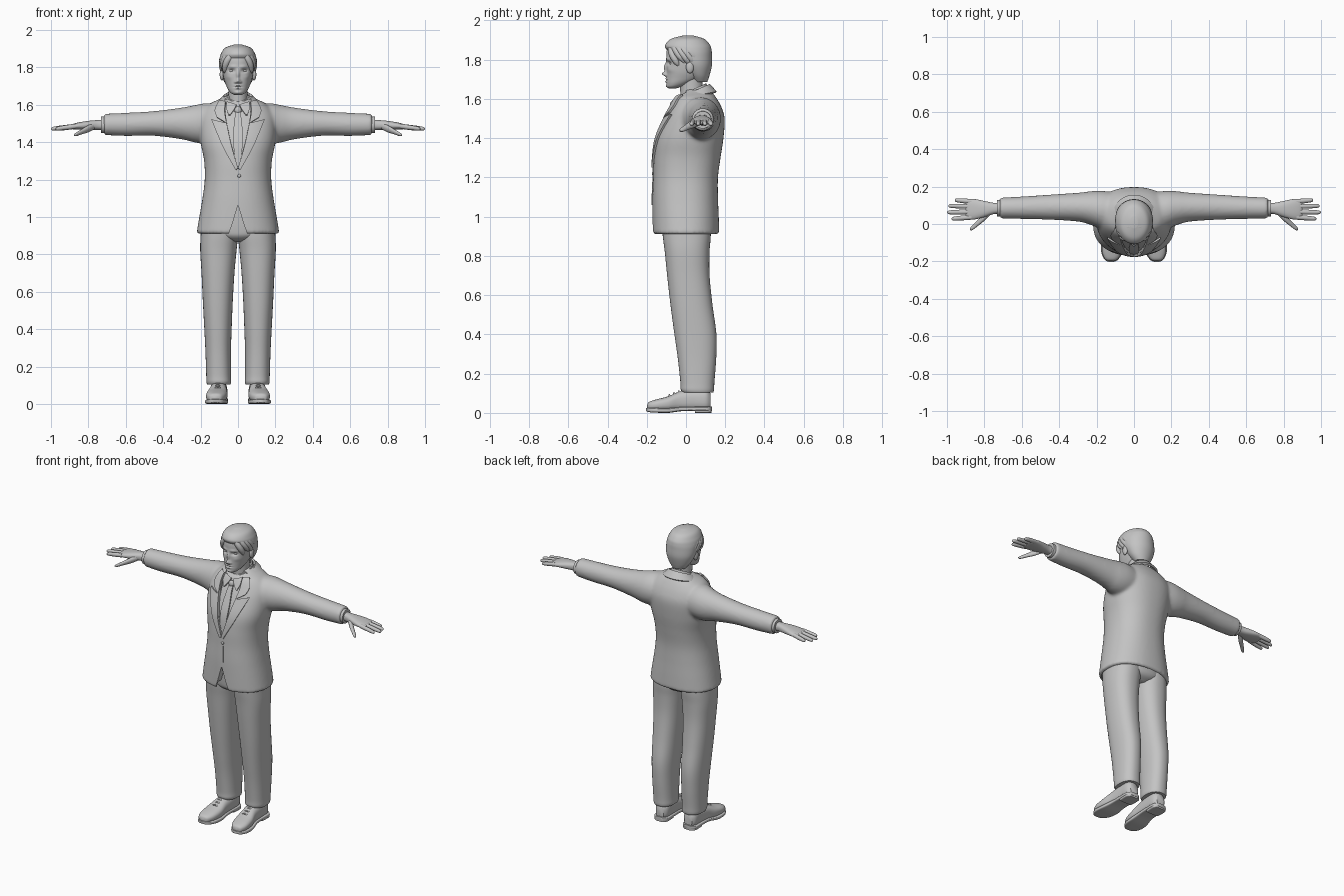
import bpy, bmesh
from math import sin, cos, pi, radians, exp, copysign
from mathutils import Vector

cube = bpy.data.objects.get("Cube")
if cube:
    bpy.data.objects.remove(cube)

mat = bpy.data.materials.new("plain_grey")
mat.use_nodes = True
GREY = (0.55, 0.55, 0.55, 1)
mat.diffuse_color = GREY
mat.node_tree.nodes["Principled BSDF"].inputs["Base Color"].default_value = GREY


# ---------- helpers ----------
def smooth_keys(keys, n=6):
    """Catmull-Rom samples through the key tuples."""
    out = []
    for i in range(len(keys) - 1):
        p = [keys[max(0, min(len(keys) - 1, i + k))] for k in (-1, 0, 1, 2)]
        for j in range(n):
            t = j / n
            out.append(tuple(
                0.5 * (2 * b + (c - a) * t + (2 * a - 5 * b + 4 * c - d) * t * t
                       + (3 * b - a - 3 * c + d) * t ** 3) for a, b, c, d in zip(*p)))
    return out + [tuple(keys[-1])]


def grid_faces(bm, rows, closed):
    rows = [[bm.verts.new(p) for p in r] for r in rows]
    n = len(rows[0])
    for a, b in zip(rows, rows[1:]):
        for i in range(n if closed else n - 1):
            j = (i + 1) % n
            bm.faces.new((a[i], a[j], b[j], b[i]))
    return rows


def loft(bm, axis, keys, power=2.0, segs=40, n=6):
    """Superelliptic sections (position, centre a, centre b, radius a, radius b)."""
    rows = []
    for t, a, b, ra, rb in smooth_keys(keys, n):
        row = []
        for k in range(segs):
            c, s = cos(2 * pi * k / segs), sin(2 * pi * k / segs)
            u = a + ra * copysign(abs(c) ** (2 / power), c)
            v = b + rb * copysign(abs(s) ** (2 / power), s)
            row.append({"x": (t, u, v), "y": (u, t, v), "z": (u, v, t)}[axis])
        rows.append(row)
    rows = grid_faces(bm, rows, True)
    bm.faces.new(rows[0])
    bm.faces.new(rows[-1])


def make(name, bm):
    bmesh.ops.recalc_face_normals(bm, faces=bm.faces[:])
    me = bpy.data.meshes.new(name)
    bm.to_mesh(me)
    bm.free()
    ob = bpy.data.objects.new(name, me)
    bpy.context.collection.objects.link(ob)
    return ob


def finish(ob, mirror=False, angle=50):
    if mirror:
        ob.modifiers.new("mirror", "MIRROR").use_mirror_merge = False
    dg = bpy.context.evaluated_depsgraph_get()
    me = bpy.data.meshes.new_from_object(ob.evaluated_get(dg))
    ob.modifiers.clear()
    ob.data = me
    me.materials.clear()
    me.materials.append(mat)
    me.shade_smooth()
    me.set_sharp_from_angle(angle=radians(angle))
    return ob


def solid(name, axis, keys, mirror=False, **kw):
    bm = bmesh.new()
    loft(bm, axis, keys, **kw)
    return finish(make(name, bm), mirror)


def sheet(name, rows, thick, mirror=False):
    bm = bmesh.new()
    grid_faces(bm, rows, False)
    ob = make(name, bm)
    m = ob.modifiers.new("thickness", "SOLIDIFY")
    m.thickness, m.offset = thick, 0
    return finish(ob, mirror)


def ball(name, centre, size, mirror=False):
    bm = bmesh.new()
    bmesh.ops.create_uvsphere(bm, u_segments=20, v_segments=12, radius=1)
    for v in bm.verts:
        v.co = Vector(centre) + Vector([a * b for a, b in zip(v.co, size)])
    return finish(make(name, bm), mirror)


# ---------- jacket ----------
TORSO = [(.91, 0, 0, .222, .17), (1.0, 0, -.002, .207, .169), (1.1, 0, -.004, .19, .167),
         (1.2, 0, -.002, .178, .165), (1.3, 0, .006, .181, .17), (1.4, 0, .02, .2, .171),
         (1.5, 0, .043, .205, .154), (1.56, 0, .05, .19, .13), (1.605, 0, .05, .15, .105),
         (1.63, 0, .055, .1, .08), (1.65, 0, .055, .06, .055)]
P = 2.3
SAMPLES = smooth_keys(TORSO, 8)


def front_y(x, z):
    for a, b in zip(SAMPLES, SAMPLES[1:]):
        if z <= b[0]:
            break
    t = max(0, min(1, (z - a[0]) / (b[0] - a[0])))
    _, _, cy, rx, ry = [p + (q - p) * t for p, q in zip(a, b)]
    return cy - ry * max(0, 1 - min(1, abs(x / rx)) ** P) ** (1 / P)


def strip(name, inner, outer, lift, thick, mirror=True):
    """Ribbon between two (x, z) edges, laid on the chest."""
    rows = []
    for (xa, za), (xb, zb) in zip(smooth_keys(inner, 8), smooth_keys(outer, 8)):
        pts = [(xa + (xb - xa) * k / 8, za + (zb - za) * k / 8) for k in range(9)]
        rows.append([(x, front_y(x, z) - lift, z) for x, z in pts])
    return sheet(name, rows, thick, mirror)


def prism(name, outline):
    bm = bmesh.new()
    face = bm.faces.new([bm.verts.new((x, -.4, z)) for x, z in outline])
    ext = bmesh.ops.extrude_face_region(bm, geom=[face])["geom"]
    bmesh.ops.translate(bm, vec=(0, .4, 0), verts=[g for g in ext if isinstance(g, bmesh.types.BMVert)])
    return make(name, bm)


bm = bmesh.new()
loft(bm, "z", TORSO, power=P, segs=64)
for s in (1, -1):
    loft(bm, "x", [(s * .06, .065, 1.5, .1, .1), (s * .17, .075, 1.5, .102, .108),
                   (s * .23, .085, 1.498, .09, .1), (s * .3, .09, 1.5, .077, .085),
                   (s * .45, .09, 1.5, .067, .066), (s * .6, .087, 1.495, .06, .062),
                   (s * .717, .085, 1.495, .056, .057)])
jacket = make("jacket", bm)
rm = jacket.modifiers.new("blend", "REMESH")
rm.mode, rm.voxel_size = "VOXEL", .009
sm = jacket.modifiers.new("soften", "SMOOTH")
sm.factor, sm.iterations = .5, 8

bm = bmesh.new()
loft(bm, "z", [(.86, 0, 0, .208, .156), (.95, 0, 0, .2, .155)], power=P, segs=64)
cutters = [prism("neck_cutter", [(0, 1.262), (.06, 1.48), (.075, 1.72), (-.075, 1.72), (-.06, 1.48)]),
           prism("vent_cutter", [(0, 1.065), (-.028, .97), (-.06, .88), (.06, .88), (.028, .97)]),
           make("hem_cutter", bm)]
for c in cutters:
    c.hide_render = True
    b = jacket.modifiers.new("cut", "BOOLEAN")
    b.operation, b.object = "DIFFERENCE", c
finish(jacket)
for c in cutters:
    bpy.data.objects.remove(c)

strip("lapels", [(0, 1.262), (.034, 1.38), (.06, 1.5)], [(.012, 1.25), (.082, 1.38), (.14, 1.52)], .003, .014)
strip("collar_fronts", [(.06, 1.5), (.07, 1.56), (.066, 1.615)],
      [(.112, 1.532), (.122, 1.57), (.1, 1.618)], .004, .014)
strip("front_edge", [(0, 1.255), (0, 1.15), (0, 1.06)], [(.012, 1.255), (.012, 1.15), (.012, 1.06)], .001, .006, False)
ball("jacket_button", (.006, front_y(0, 1.22) - .003, 1.22), (.009, .005, .009))


# ---------- shirt and tie ----------
def band(name, top, bottom, start, thick):
    """Sloping collar ring; each edge is (radius x, radius y, centre y, z, slope)."""
    rows = []
    for k in range(49):
        a = start + (2 * pi - 2 * start) * k / 48
        edge = [Vector((rx * sin(a), cy - ry * cos(a), z - dz * cos(a))) for rx, ry, cy, z, dz in (top, bottom)]
        rows.append([edge[0].lerp(edge[1], t / 4) for t in range(5)])
    return sheet(name, rows, thick)


solid("shirt", "z", [(z, x, y, rx - .013, ry - .013) for z, x, y, rx, ry in TORSO[2:]], power=P, segs=64)
band("jacket_collar", (.074, .072, .045, 1.637, .035), (.108, .1, .052, 1.612, .022), .8, .012)
band("shirt_collar", (.06, .064, .036, 1.648, .03), (.072, .078, .036, 1.61, .03), .12, .008)
strip("shirt_collar_points", [(.008, 1.6), (.02, 1.575), (.042, 1.545)],
      [(.06, 1.615), (.062, 1.58), (.05, 1.545)], -.003, .009)
strip("tie", [(-.013, 1.575), (-.016, 1.54), (-.026, 1.42), (-.012, 1.27)],
      [(.013, 1.575), (.016, 1.54), (.026, 1.42), (.012, 1.27)], -.009, .012, False)
ball("tie_knot", (0, front_y(0, 1.57) + .008, 1.57), (.019, .014, .022))
solid("shirt_cuffs", "x", [(.69, .085, 1.494, .046, .046), (.732, .085, 1.493, .044, .044)], True)

# ---------- hands ----------
solid("palms", "x", [(.71, .085, 1.492, .03, .028), (.75, .083, 1.492, .03, .026), (.8, .08, 1.49, .043, .024),
                     (.85, .079, 1.487, .054, .019), (.885, .079, 1.483, .053, .014), (.9, .079, 1.481, .046, .008)],
      True, power=2.4)
for name, y, spread, tip in (("index", .036, -.008, .975), ("middle", .065, -.003, 1.0),
                             ("ring", .094, .003, .993), ("little", .12, .008, .958)):
    keys = [(.87 + (tip - .87) * t, y + spread * t, 1.485 - .014 * t, r, r)
            for t, r in ((0, .013), (.4, .013), (.75, .0115), (.94, .009), (1, .002))]
    solid(name + "_fingers", "x", keys, True, segs=16, n=4)
solid("thumbs", "x", [(.765, .066, 1.487, .014, .016), (.8, .036, 1.472, .019, .019), (.835, .005, 1.456, .016, .014),
                      (.865, -.02, 1.442, .013, .01), (.878, -.028, 1.438, .003, .003)], True, segs=20)

# ---------- trousers ----------
solid("trouser_legs", "z", [(.105, .103, .06, .062, .079), (.12, .103, .058, .066, .085),
                            (.16, .104, .058, .066, .087), (.28, .106, .056, .068, .098),
                            (.4, .107, .048, .073, .107), (.55, .108, .028, .08, .107),
                            (.7, .107, .012, .088, .108), (.82, .105, .006, .097, .114),
                            (.9, .1, .004, .1, .122), (1.0, .098, 0, .096, .125)], True, power=2.3, segs=48)
solid("trouser_seat", "z", [(.865, 0, .01, .05, .07), (.89, 0, .005, .13, .115), (.94, 0, .003, .18, .128),
                            (1.1, 0, 0, .165, .132)], power=2.3, segs=48)

# ---------- shoes ----------
solid("shoes", "y", [(-.198, .122, .03, .01, .01), (-.188, .121, .035, .034, .021), (-.15, .118, .04, .052, .029),
                     (-.09, .112, .047, .056, .038), (-.03, .106, .06, .048, .05), (.04, .103, .066, .046, .056),
                     (.1, .103, .066, .044, .056), (.125, .103, .06, .028, .04)], True, power=2.5)
solid("soles", "y", [(-.203, .122, .017, .012, .008), (-.19, .121, .015, .036, .011), (-.15, .118, .013, .057, .012),
                     (-.09, .113, .012, .06, .012), (-.02, .106, .02, .05, .011), (.05, .104, .021, .05, .011),
                     (.11, .104, .021, .049, .011), (.132, .104, .021, .026, .011)], True, power=5)
solid("heels", "y", [(.045, .104, .012, .046, .012), (.11, .104, .012, .047, .012), (.13, .104, .012, .028, .012)],
      True, power=5)
for i in range(3):
    y, z = -.085 + .024 * i, .088 + .009 * i
    solid("shoelaces_%d" % (i + 1), "x", [(.082, y + .006, z - .008, .004, .004), (.108, y, z + .003, .005, .005),
                                          (.134, y + .006, z - .008, .004, .004)], True, segs=10)

# ---------- head ----------
solid("neck", "z", [(1.54, 0, .045, .062, .066), (1.62, 0, .03, .052, .058), (1.73, 0, .025, .052, .06)])
bm = bmesh.new()
loft(bm, "z", [(1.653, 0, -.068, .02, .018), (1.663, 0, -.056, .038, .04), (1.68, 0, -.036, .052, .063),
               (1.705, 0, -.012, .064, .087), (1.74, 0, .004, .076, .103), (1.785, 0, .01, .083, .109),
               (1.84, 0, .011, .084, .11), (1.88, 0, .01, .073, .097), (1.905, 0, .01, .045, .06),
               (1.912, 0, .01, .012, .015)], power=2.15, segs=144, n=10)
# facial relief: (x, z, spread x, spread z, shift along y)
RELIEF = [(0, 1.727, .011, .011, -.022), (0, 1.76, .008, .024, -.014), (.013, 1.721, .007, .006, -.009),
          (.034, 1.782, .016, .009, .014), (.03, 1.803, .022, .007, -.005), (0, 1.703, .017, .004, -.007),
          (0, 1.688, .015, .005, -.007), (0, 1.696, .02, .002, .004), (0, 1.664, .017, .009, -.006),
          (.05, 1.748, .017, .014, -.004)]
for v in bm.verts:
    if v.co.y < 0:
        x, z = abs(v.co.x), v.co.z
        v.co.y += sum(d * exp(-((x - a) / sa) ** 2 - ((z - b) / sb) ** 2) for a, b, sa, sb, d in RELIEF)
finish(make("head", bm), angle=80)
ball("eyes", (.034, -.071, 1.782), (.014, .012, .01), True)
ball("ears", (.086, .02, 1.762), (.012, .02, .032), True)

# ---------- hair ----------
solid("hair_cap", "z", [(1.685, 0, .072, .045, .036), (1.72, 0, .064, .072, .056), (1.77, 0, .05, .093, .082),
                        (1.82, 0, .032, .099, .1), (1.85, 0, .016, .098, .114), (1.875, 0, .008, .09, .114),
                        (1.905, 0, .008, .068, .086), (1.922, 0, .01, .02, .03)], segs=64)
LOCKS = [(46, 66, -38), (56, 82, -22), (66, 104, -38), (74, 124, -48), (80, 144, -54), (85, 165, -56)]
for side, label in ((1, "left"), (-1, "right")):
    for i, (start, turn, end) in enumerate(LOCKS):
        cu = bpy.data.curves.new("lock", "CURVE")
        cu.dimensions, cu.bevel_depth, cu.bevel_resolution, cu.use_fill_caps = "3D", .019, 4, True
        sp = cu.splines.new("POLY")
        sp.points.add(17)
        for k, p in enumerate(sp.points):
            t = k / 17
            az, el = radians(6 + (turn - 6) * t ** .8), radians(start + (end - start) * t ** 1.4)
            p.co = (side * .086 * sin(az) * cos(el), .009 - .11 * cos(az) * cos(el), 1.815 + .095 * sin(el), 1)
            p.radius = (.55 + .45 * sin(pi * t)) * (1 if t < .8 else 1.1 - 4.5 * (t - .8))
        sp.use_smooth = True
        cu.materials.append(mat)
        ob = bpy.data.objects.new("hair_lock_%s_%d" % (label, i + 1), cu)
        bpy.context.collection.objects.link(ob)
